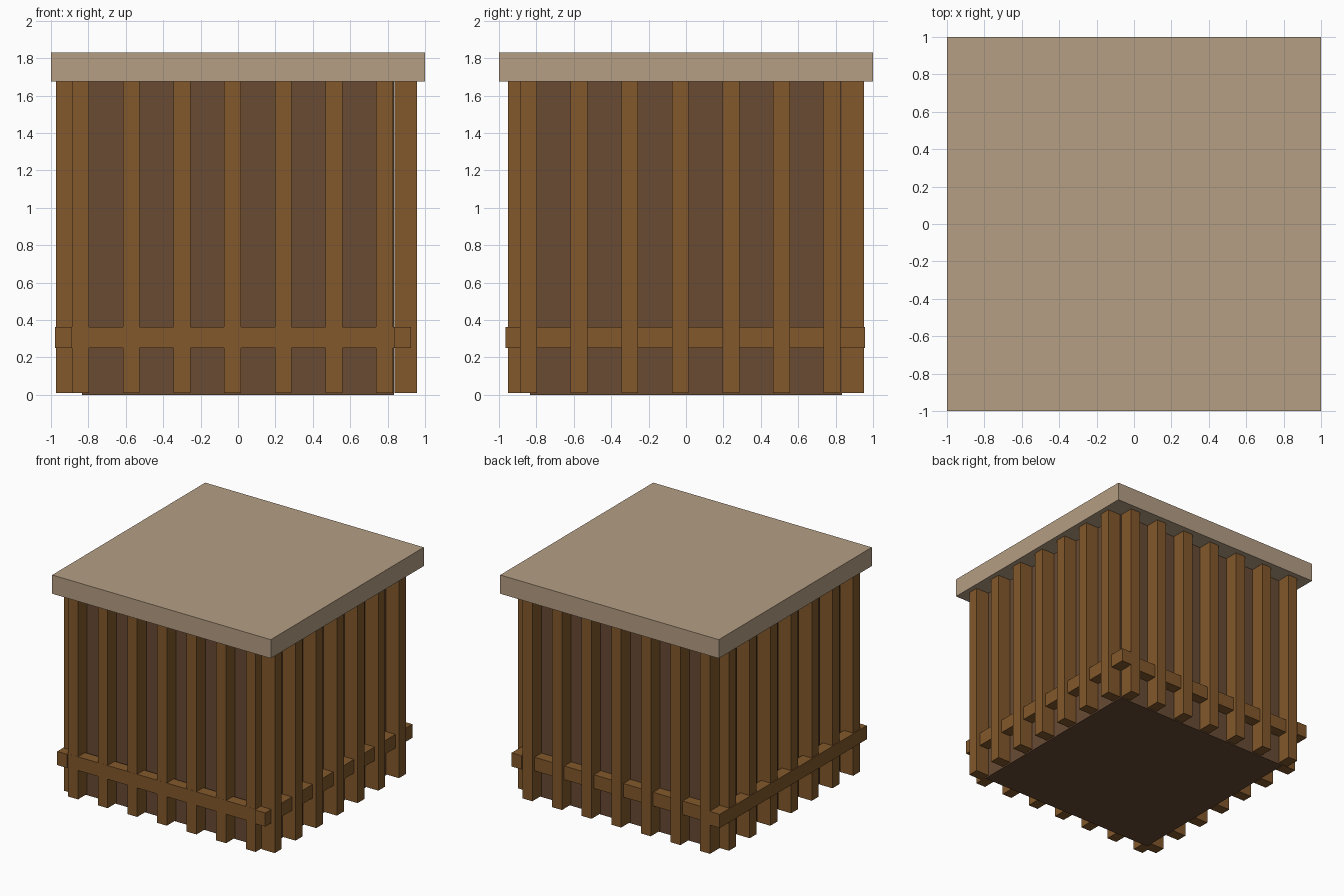
import bpy

if "Cube" in bpy.data.objects:
    bpy.data.objects.remove(bpy.data.objects["Cube"])


def material(name, rgb):
    m = bpy.data.materials.new(name)
    m.diffuse_color = (*rgb, 1.0)
    m.use_nodes = True
    m.node_tree.nodes["Principled BSDF"].inputs["Base Color"].default_value = m.diffuse_color
    return m


TAN = material("pale_tan", (0.462, 0.342, 0.230))
WOOD = material("warm_wood", (0.223, 0.098, 0.024))
DARK = material("dark_brown", (0.138, 0.069, 0.034))


def box(name, x, y, z, mat):
    """Box from (min, max) ranges on each axis."""
    bpy.ops.mesh.primitive_cube_add(size=1)
    o = bpy.context.object
    o.name = name
    o.location = [(r[0] + r[1]) / 2 for r in (x, y, z)]
    o.scale = [r[1] - r[0] for r in (x, y, z)]
    bpy.ops.object.transform_apply(location=True, rotation=False, scale=True)
    o.data.materials.append(mat)
    return o


TOP = 1.675

# Inner crate body and lid
box("crate_body", (-0.835, 0.835), (-0.835, 0.833), (0, TOP), DARK)
box("lid", (-1, 1), (-1, 1), (TOP, 1.83), TAN)

# Seven upright slats on each side
for i in range(7):
    c = -0.842 + i * 0.271
    along = (c - 0.045, c + 0.045)
    ac = -0.842 + i * 0.2705
    side = (ac - 0.045, ac + 0.045)
    z = (0.01, TOP)
    box(f"front_slat_{i}", along, (-0.953, -0.832), z, WOOD)
    box(f"back_slat_{i}", along, (0.831, 0.953), z, WOOD)
    box(f"left_slat_{i}", (-0.972, -0.851), side, z, WOOD)
    box(f"right_slat_{i}", (0.837, 0.958), side, z, WOOD)

# Horizontal rails near the base
RZ = (0.25, 0.363)
box("front_rail", (-0.887, 0.834), (-0.954, -0.862), RZ, WOOD)
box("back_rail", (-0.887, 0.834), (0.831, 0.923), RZ, WOOD)
box("left_rail", (-0.979, -0.887), (-0.965, 0.958), RZ, WOOD)
box("right_rail", (0.833, 0.925), (-0.965, 0.958), RZ, WOOD)
